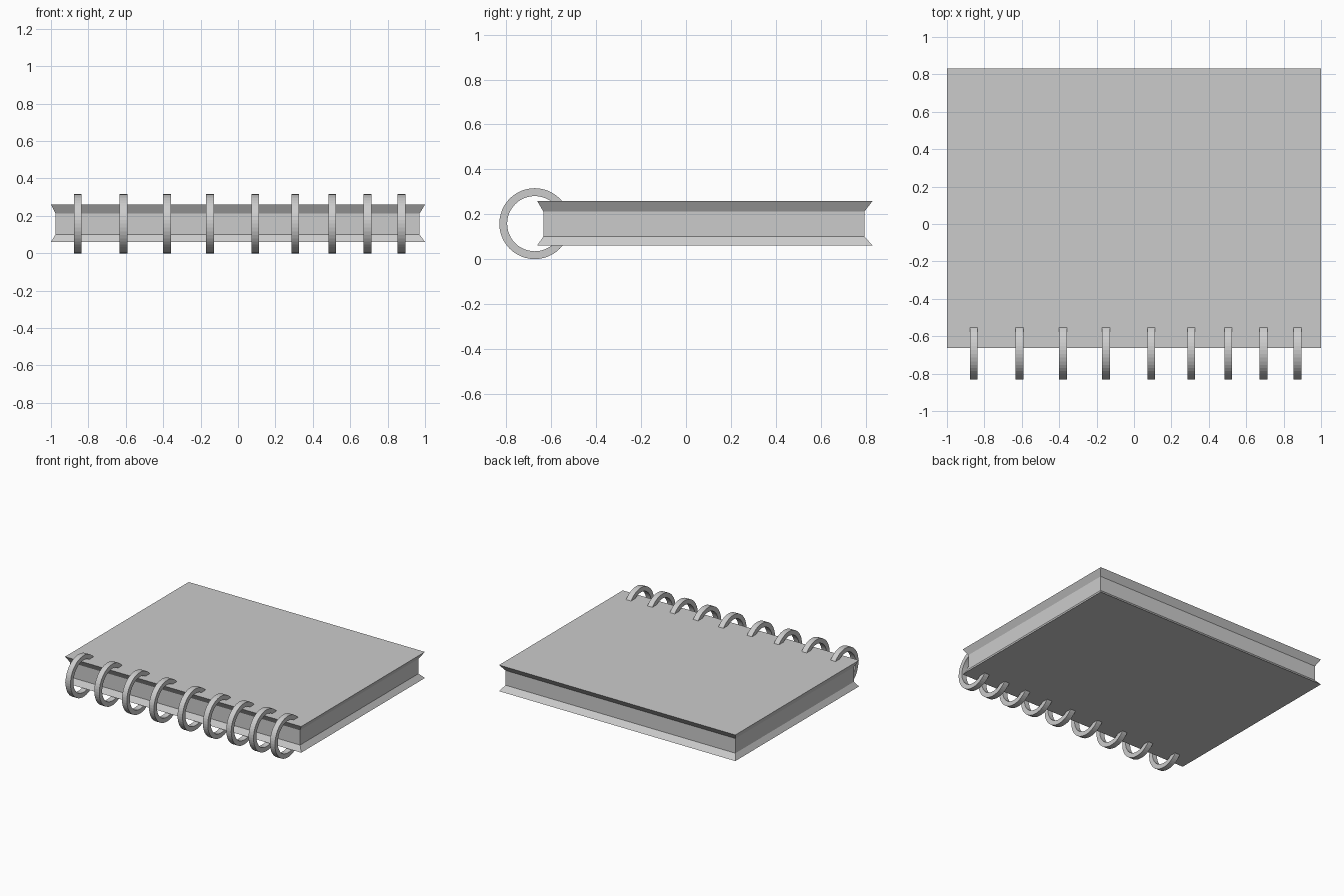
import bpy, bmesh, math

if "Cube" in bpy.data.objects:
    bpy.data.objects.remove(bpy.data.objects["Cube"])


def make_object(name, bm):
    bmesh.ops.recalc_face_normals(bm, faces=bm.faces[:])
    mesh = bpy.data.meshes.new(name)
    bm.to_mesh(mesh)
    bm.free()
    obj = bpy.data.objects.new(name, mesh)
    bpy.context.collection.objects.link(obj)
    return obj


def loft(bm, loops, closed=False):
    """Bridge equal-length vertex loops; cap the ends unless closed."""
    n = len(loops[0])
    for k in range(len(loops) if closed else len(loops) - 1):
        a, b = loops[k], loops[(k + 1) % len(loops)]
        for i in range(n):
            j = (i + 1) % n
            bm.faces.new((a[i], a[j], b[j], b[i]))
    if not closed:
        bm.faces.new(loops[0][::-1])
        bm.faces.new(loops[-1])


# Notebook block: covers flare out past the recessed pages
bm = bmesh.new()
# each level: x min, x max, y min, y max, z
levels = [(-1.0, 1.0, -0.664, 0.832, 0.06),
          (-0.976, 0.971, -0.636, 0.796, 0.10),
          (-0.976, 0.971, -0.636, 0.796, 0.213),
          (-1.0, 1.0, -0.664, 0.832, 0.26)]
loft(bm, [[bm.verts.new(p) for p in
           ((x0, y0, z), (x1, y0, z), (x1, y1, z), (x0, y1, z))]
          for x0, x1, y0, y1, z in levels])
make_object("notebook_block", bm)


# Binding rings: flat bands with a rectangular section, around the x axis
def ring(name, x, y=-0.674, z=0.158, r_out=0.158, r_in=0.123, width=0.042, sides=48):
    bm = bmesh.new()
    h = width / 2
    section = [(r_out, -h), (r_out, h), (r_in, h), (r_in, -h)]
    loops = []
    for k in range(sides):
        a = math.tau * k / sides
        loops.append([bm.verts.new((x + dx, y + r * math.cos(a), z + r * math.sin(a)))
                      for r, dx in section])
    loft(bm, loops, closed=True)
    return make_object(name, bm)


ring_positions = [-0.857, -0.613, -0.379, -0.15, 0.092, 0.306, 0.504, 0.693, 0.874]
for i, x in enumerate(ring_positions):
    ring(f"binding_ring_{i + 1}", x)
